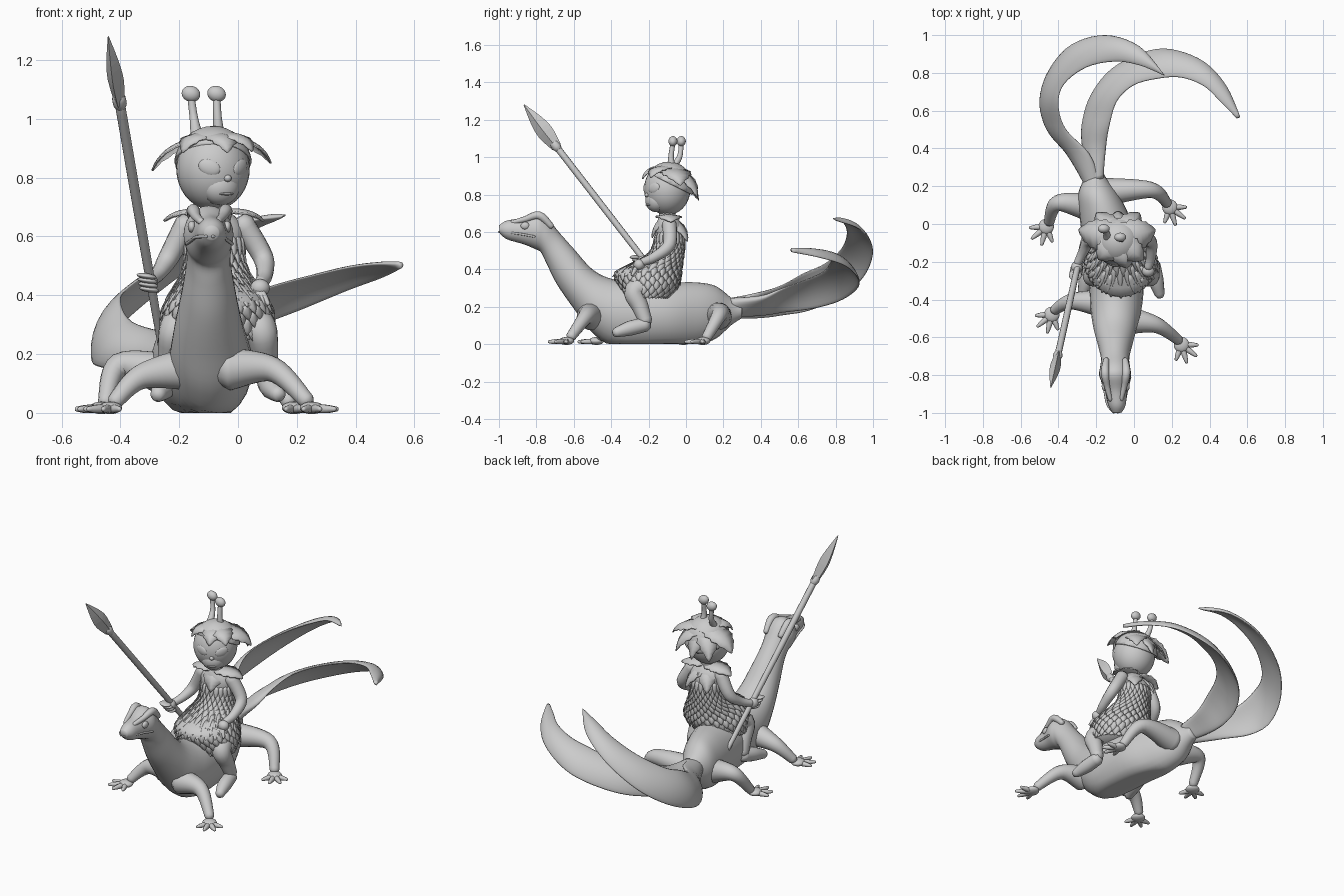
import bpy, bmesh, math
from mathutils import Vector, Matrix

cube = bpy.data.objects.get("Cube")
if cube:
    bpy.data.objects.remove(cube, do_unlink=True)

clay = bpy.data.materials.new("clay grey")
clay.use_nodes = True
GREY = (0.6, 0.6, 0.6, 1)
clay.diffuse_color = GREY
clay.node_tree.nodes["Principled BSDF"].inputs["Base Color"].default_value = GREY


def finish(name, bm, smooth=True, thick=0):
    bmesh.ops.recalc_face_normals(bm, faces=bm.faces[:])
    for f in bm.faces:
        f.smooth = smooth
    mesh = bpy.data.meshes.new(name)
    bm.to_mesh(mesh)
    bm.free()
    mesh.materials.append(clay)
    obj = bpy.data.objects.new(name, mesh)
    bpy.context.collection.objects.link(obj)
    if thick:
        obj.modifiers.new("Thickness", 'SOLIDIFY').thickness = thick
    return obj


def spline(rows, steps=5):
    """Smooth curve through rows of numbers of any length."""
    pad = [rows[0], *rows, rows[-1]]
    out = []
    for quad in zip(pad, pad[1:], pad[2:], pad[3:]):
        for k in range(steps):
            t = k / steps
            out.append([b + ((c - a) * t + (2*a - 5*b + 4*c - d) * t**2 + (3*b - a - 3*c + d) * t**3) / 2
                        for a, b, c, d in zip(*quad)])
    return out + [list(rows[-1])]


def loft(name, rings, smooth=True):
    bm = bmesh.new()
    loops = [[bm.verts.new((p.x, p.y, max(p.z, 0))) for p in ring] for ring in rings]
    n = len(loops[0])
    for a, b in zip(loops, loops[1:]):
        for i in range(n):
            j = (i + 1) % n
            bm.faces.new((a[i], a[j], b[j], b[i]))
    bm.faces.new(loops[0])
    bm.faces.new(loops[-1])
    return finish(name, bm, smooth)


def circle(n):
    return [(math.cos(i * math.tau / n), math.sin(i * math.tau / n)) for i in range(n)]


def tube(name, rows, sides=12, flat=1, steps=5, smooth=True):
    """Rows are x, y, z, radius; ends are rounded off."""
    rows = spline(rows, steps)
    pts = [Vector(r[:3]) for r in rows]
    radii = [r[3] for r in rows]
    first, last = (pts[0] - pts[1]).normalized(), (pts[-1] - pts[-2]).normalized()
    pts = [pts[0] + first * radii[0] * .6, *pts, pts[-1] + last * radii[-1] * .6]
    radii = [radii[0] * .6, *radii, radii[-1] * .6]
    rings, quat, old = [], None, None
    for i, p in enumerate(pts):
        t = (pts[min(i + 1, len(pts) - 1)] - pts[max(i - 1, 0)]).normalized()
        quat = old.rotation_difference(t) @ quat if old else t.to_track_quat('Z', 'Y')
        old = t
        rings.append([p + quat @ Vector((c * radii[i], s * radii[i] * flat, 0)) for c, s in circle(sides)])
    return loft(name, rings, smooth)


def ellipsoid(name, loc, size, turn=0, tilt=0, cut=None):
    bm = bmesh.new()
    bmesh.ops.create_uvsphere(bm, u_segments=28, v_segments=18, radius=1)
    mat = (Matrix.Translation(loc) @ Matrix.Rotation(turn, 4, 'Z') @ Matrix.Rotation(tilt, 4, 'Y')
           @ Matrix.Diagonal((*size, 1)))
    bmesh.ops.transform(bm, matrix=mat, verts=bm.verts[:])
    if cut:
        bmesh.ops.bisect_plane(bm, geom=bm.verts[:] + bm.edges[:] + bm.faces[:],
                               plane_co=cut[0], plane_no=cut[1], clear_inner=True)
    return finish(name, bm, thick=.008 if cut else 0)


def leaf(bm, base, tip, width, up, bulge=.02, cells=6, tooth=.2):
    """Serrated leaf blade that arches along up."""
    base, tip, up = Vector(base), Vector(tip), Vector(up).normalized()
    side = (tip - base).cross(up).normalized()
    rows = []
    for i in range(cells + 1):
        t = i / cells
        w = width * math.sin(math.pi * (.3 + .69 * t)) * (1 + tooth * (i % 2))
        p = base.lerp(tip, t) + up * bulge * 4 * t * (1 - t)
        rows.append([bm.verts.new(p + side * w * k - up * abs(k) * w * .25) for k in (-1, 0, 1)])
    for a, b in zip(rows, rows[1:]):
        for k in range(2):
            bm.faces.new((a[k], a[k + 1], b[k + 1], b[k]))


def digits(name, start, aim, axis, length, radius, count=4, spread=1.9):
    """Fan of fingers or toes."""
    start, aim = Vector(start), Vector(aim).normalized()
    for i in range(count):
        d = Matrix.Rotation(spread * (i / (count - 1) - .5), 3, Vector(axis)) @ aim
        reach = length * (.85 + .15 * math.sin(math.pi * i / (count - 1)))
        tube(f"{name}_{i + 1}", [(*start, radius), (*(start + d * reach * .55), radius),
                                 (*(start + d * reach), radius * .55)], 8, steps=3)


# Lizard body: top y, top z, bottom y, bottom z, centre x, half width
body = [(-1, .635, -.995, .59, -.09, .025), (-.96, .66, -.955, .56, -.09, .046),
        (-.88, .675, -.87, .535, -.095, .06), (-.8, .705, -.81, .51, -.1, .084),
        (-.745, .68, -.775, .49, -.1, .08), (-.68, .6, -.745, .43, -.1, .075),
        (-.6, .51, -.69, .32, -.1, .09), (-.5, .4, -.6, .19, -.1, .115),
        (-.4, .35, -.5, .06, -.095, .135), (-.28, .335, -.36, -.02, -.095, .145),
        (-.1, .33, -.1, -.02, -.12, .15), (.06, .33, .05, -.01, -.16, .13),
        (.16, .31, .16, .03, -.19, .105), (.24, .25, .24, .1, -.205, .06),
        (.3, .215, .3, .14, -.21, .035)]
rings = []
for ty, tz, by, bz, x, w in spline(body):
    mid, half = Vector((x, (ty + by) / 2, (tz + bz) / 2)), Vector((0, (ty - by) / 2, (tz - bz) / 2))
    rings.append([mid + Vector((c * w, 0, 0)) + half * s for c, s in circle(24)])
loft("lizard_body", rings)

# Lizard face
for side, label in ((1, "left"), (-1, "right")):
    def face(x, y, z, r):
        return (-.097 + side * x, y, z, r)
    ellipsoid(f"lizard_eye_{label}", face(.06, -.86, .633, 0)[:3], (.014, .024, .02))
    tube(f"lizard_brow_{label}", [face(.028, -.93, .65, .012), face(.045, -.86, .668, .016),
                                  face(.056, -.785, .688, .022), face(.05, -.72, .63, .016)])
    tube(f"lizard_lip_{label}", [face(.01, -1, .6, .005), face(.044, -.955, .598, .006),
                                 face(.06, -.88, .588, .006), face(.077, -.81, .575, .006)], 8)

# Lizard legs: hip, knee, ankle, toe direction
legs = {"front_left": ((-.03, -.51, .15), (.12, -.535, .147), (.235, -.615, .04), (.55, -.8, 0)),
        "front_right": ((-.17, -.42, .15), (-.33, -.41, .122), (-.42, -.455, .037), (-.5, -.8, 0)),
        "rear_left": ((-.15, .17, .15), (.09, .18, .16), (.175, .11, .035), (.5, -.7, 0)),
        "rear_right": ((-.24, .09, .13), (-.405, .11, .16), (-.45, .01, .035), (-.5, -.8, 0))}
for name, (hip, knee, ankle, aim) in legs.items():
    tube(f"{name}_leg", [(*hip, .075), (*knee, .043), (*ankle, .027)], 14, steps=8)
    foot = Vector(ankle) + Vector(aim) * .03
    foot.z = .017
    ellipsoid(f"{name}_foot", foot, (.041, .041, .021))
    digits(f"{name}_toe", (foot.x, foot.y, .013), aim, (0, 0, 1), .1, .015)

# Twin leaf tails: outer edge xyz, inner edge xyz
tails = {"right_tail": [(-.24, .22, .14, -.19, .24, .24), (-.36, .4, .14, -.24, .37, .27),
                        (-.465, .52, .155, -.36, .5, .31), (-.495, .66, .18, -.4, .63, .38),
                        (-.445, .82, .25, -.37, .74, .43), (-.33, .95, .36, -.25, .83, .51),
                        (-.15, 1, .5, -.1, .86, .59), (.03, .94, .61, .03, .84, .65),
                        (.16, .79, .67, .162, .785, .672)],
         "left_tail": [(-.23, .24, .15, -.17, .24, .24), (-.27, .4, .155, -.15, .4, .25),
                       (-.275, .53, .17, -.13, .52, .3), (-.23, .68, .19, -.09, .65, .35),
                       (-.12, .82, .23, 0, .735, .39), (.05, .91, .29, .13, .77, .435),
                       (.2, .925, .345, .25, .775, .467), (.37, .86, .415, .37, .73, .495),
                       (.49, .73, .46, .46, .645, .507), (.56, .565, .495, .545, .56, .51)]}
for name, rows in tails.items():
    rows = spline(rows)
    rings = []
    for k, row in enumerate(rows):
        out, inn = Vector(row[:3]), Vector(row[3:])
        lo, hi = rows[max(k - 1, 0)], rows[min(k + 1, len(rows) - 1)]
        span = inn - out
        normal = (Vector(hi[:3]) - Vector(lo[:3])).cross(span).normalized()
        thick = .012 + .03 * max(0, 1 - k / 12)
        thick = min(thick, span.length * .4)
        rings.append([(out + inn) / 2 + span * c / 2 + normal * (s * thick - .12 * span.length * (1 - c * c))
                      for c, s in circle(20)])
    loft(name, rings)

# Rider tunic: z, centre x, centre y, radius x, radius y
tunic = [(.69, -.08, -.1, .045, .04), (.63, -.08, -.09, .1, .072), (.53, -.08, -.09, .095, .078),
         (.46, -.075, -.125, .12, .105), (.39, -.07, -.205, .17, .175),
         (.32, -.07, -.2, .19, .16), (.25, -.07, -.215, .175, .115)]


def tunic_point(row, c, s):
    z, x, y, rx, ry = row
    return Vector((x + c * rx, y + s * ry, z))


rows = spline(tunic, 3)
loft("tunic", [[tunic_point(r, c, s) for c, s in circle(28)] for r in rows])
bm = bmesh.new()
for k in range(4, len(rows) - 1):
    low = rows[min(k + 2, len(rows) - 1)]
    for c, s in circle(44)[k % 2::2]:
        out = Vector((c, s, .2))
        leaf(bm, tunic_point(rows[k], c, s), tunic_point(low, c, s) + out * .009 - Vector((0, 0, .008)),
             .09 * rows[k][3] + .006, out, .005, 4, 0)
finish("tunic_scales", bm, thick=.003)

# Collar leaves
bm = bmesh.new()
neck = Vector((-.08, -.1, .7))
for tip, width in (((-.255, -.08, .655), .06), ((.09, -.08, .655), .06), ((-.06, -.185, .57), .055),
                   ((-.15, .01, .55), .05), ((0, .01, .55), .05)):
    tip = Vector(tip)
    leaf(bm, neck.lerp(tip, .12), tip, width, ((tip.x + .08) * 2, (tip.y + .1) * 2, .25), .025, 8)
finish("collar_leaves", bm, thick=.008)

# Rider head and face, turned a little to its left
head = Vector((-.085, -.1, .83))
tube("neck", [(-.08, -.1, .62, .045), (-.083, -.1, .76, .042)])
ellipsoid("head", head, (.125, .124, .14))
yaw = math.radians(23)
ellipsoid("muzzle", head + Vector((.026, -.06, -.062)), (.066, .056, .062), yaw)
ellipsoid("nose", head + Vector((.05, -.108, -.032)), (.013, .013, .012), yaw)
ellipsoid("mouth", head + Vector((.046, -.104, -.085)), (.026, .01, .005), yaw)
for side, label in ((1, "left"), (-1, "right")):
    a = yaw + side * math.radians(29)
    spot = head + Vector((math.sin(a) * .116, -math.cos(a) * .115, .005))
    ellipsoid(f"eye_{label}", spot, (.039, .013, .028), a, -side * .35)

# Leaf cap with serrated petals
ellipsoid("leaf_cap", head + Vector((0, .008, .006)), (.134, .132, .14), cut=(head + Vector((0, 0, .035)), (0, .5, 1)))
bm = bmesh.new()
crown = Vector((-.083, -.08, .958))
for tip, width in (((.115, -.03, .85), .075), ((-.295, -.03, .825), .075), ((-.035, -.235, .885), .055),
                   ((.05, -.19, .89), .055), ((-.19, -.19, .885), .055), ((.03, .06, .79), .06),
                   ((-.2, .06, .78), .06), ((-.085, .07, .77), .055)):
    tip = Vector(tip)
    leaf(bm, crown.lerp(tip, .1), tip, width, ((tip.x + .083) * 2, (tip.y + .08) * 2, .3), .038, 10)
finish("cap_petals", bm, thick=.006)

# Antennae
for label, x, top, y in (("left", -.065, -.073, -.07), ("right", -.14, -.16, -.025)):
    tube(f"antenna_{label}", [(x, -.075, .94, .022), (x * 1.07, y - .01, 1, .015), (top, y, 1.075, .013)])
    ellipsoid(f"antenna_knob_{label}", (top, y, 1.085), (.032, .024, .027), 0, .3)

# Arms and hands
tube("left_arm", [(.015, -.09, .645, .04), (.085, -.09, .53, .035), (.09, -.17, .465, .027), (.075, -.23, .44, .022)])
tube("right_arm", [(-.175, -.09, .645, .04), (-.235, -.09, .53, .035), (-.27, -.15, .475, .026), (-.3, -.21, .45, .021)])
ellipsoid("left_palm", (.075, -.25, .425), (.033, .03, .03))
digits("left_finger", (.075, -.26, .42), (0, -.45, -.8), (0, -.8, .45), .075, .012, spread=.9)
ellipsoid("right_palm", (-.303, -.23, .445), (.03, .033, .032))
for k in range(4):
    ellipsoid(f"right_finger_{k + 1}", (-.302 - k * .003, -.235 - k * .012, .42 + k * .015), (.034, .03, .01), 0, .15)

# Rider legs with hanging feet
for side, label in ((1, "left"), (-1, "right")):
    def limb(x, y, z, r):
        return (-.068 + side * x, y, z, r)
    tube(f"rider_{label}_leg", [limb(.1, -.17, .33, .07), limb(.145, -.275, .285, .056),
                                limb(.16, -.245, .2, .045), limb(.17, -.215, .12, .036)], 14)
    tube(f"rider_{label}_foot", [limb(.17, -.215, .105, .038), limb(.185, -.3, .085, .04),
                                 limb(.205, -.375, .062, .026)], 14)

# Spear
butt, tip = Vector((-.255, -.03, .2)), Vector((-.442, -.87, 1.285))


def along(t, r):
    return (*butt.lerp(tip, t), r)


tube("spear_shaft", [along(0, .013), along(.35, .017), along(.82, .018)], 10)
tube("spear_binding", [along(.775, .019), along(.785, .024), along(.8, .024), along(.81, .019)], 10)
tube("spear_blade", [along(.79, .018), along(.86, .028), along(.92, .021), along(.995, .002)], 4, 1.6, 3, False)
